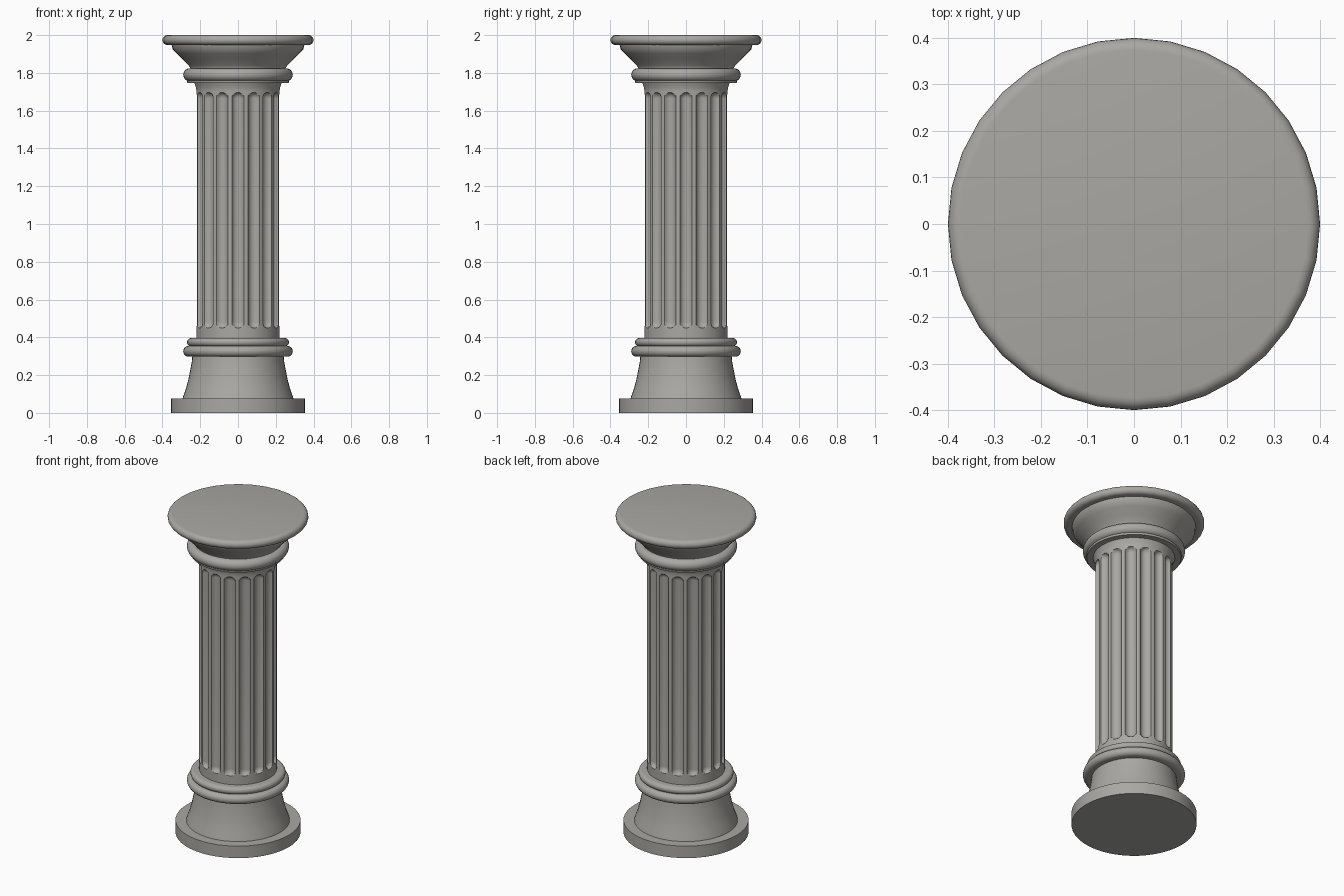
import bpy, bmesh, math

if "Cube" in bpy.data.objects:
    bpy.data.objects.remove(bpy.data.objects["Cube"])

stone = bpy.data.materials.new("warm grey stone")
stone.diffuse_color = (0.40, 0.39, 0.365, 1)
stone.use_nodes = True
stone.node_tree.nodes["Principled BSDF"].inputs["Base Color"].default_value = stone.diffuse_color


def loft(name, rings, n, radius=lambda r, z, a: r):
    """Closed solid from (radius, z) rings with n sides."""
    bm = bmesh.new()
    loops = []
    for r, z in rings:
        loop = []
        for i in range(n):
            a = 2 * math.pi * i / n
            q = radius(r, z, a)
            loop.append(bm.verts.new((q * math.cos(a), q * math.sin(a), z)))
        loops.append(loop)
    for lo, hi in zip(loops, loops[1:]):
        for i in range(n):
            j = (i + 1) % n
            bm.faces.new((lo[i], lo[j], hi[j], hi[i]))
    bm.faces.new(loops[0][::-1])
    bm.faces.new(loops[-1])
    me = bpy.data.meshes.new(name)
    bm.to_mesh(me)
    bm.free()
    me.materials.append(stone)
    ob = bpy.data.objects.new(name, me)
    bpy.context.collection.objects.link(ob)
    bpy.ops.object.select_all(action='DESELECT')
    ob.select_set(True)
    bpy.context.view_layer.objects.active = ob
    bpy.ops.object.shade_smooth_by_angle(angle=math.radians(40))
    return ob


def bead(r, z, h, w, steps=10):
    """Half-round profile of outer radius r, centre height z, half height h."""
    return [(r - w + w * math.cos(t), z + h * math.sin(t))
            for t in (math.pi * (k / steps - 0.5) for k in range(steps + 1))]


# Base: plinth, concave bell and two rings
loft("plinth", [(0.355, 0), (0.355, 0.075)], 48)
loft("base_bell", [(0.295, 0.07), (0.291, 0.085), (0.275, 0.13), (0.262, 0.18),
                   (0.252, 0.23), (0.244, 0.275), (0.241, 0.31)], 48)
loft("base_ring_lower", bead(0.29, 0.326, 0.028, 0.028), 48)
loft("base_ring_upper", bead(0.27, 0.374, 0.022, 0.022), 48)

# Shaft with round-ended flutes
FLUTES, LOW, HIGH, HALF = 16, 0.45, 1.695, 0.031


def fluted(r, z, a):
    pitch = 2 * math.pi / FLUTES
    u = ((a + pitch / 2) % pitch - pitch / 2) * r
    v = max(LOW + HALF - z, z - HIGH + HALF, 0)
    d = min(1, math.hypot(u, v) / HALF)
    return r - 0.024 * math.sqrt(1 - d * d)


zs = [0.385, 0.44]
ends = [HALF * (1 - math.cos(k * math.pi / 12)) for k in range(7)]
zs += [LOW + e for e in ends] + [HIGH - e for e in reversed(ends)] + [1.705]
shaft = [(0.22, z) for z in zs]
shaft += [(0.222, 1.72), (0.228, 1.738), (0.235, 1.755)]
loft("fluted_shaft", shaft, FLUTES * 16, fluted)

# Capital: neck fillet, ring, flaring echinus and round top slab
loft("neck_fillet", [(0.268, 1.747), (0.27, 1.75), (0.27, 1.765)], 48)
loft("capital_ring", bead(0.29, 1.79, 0.034, 0.034), 48)
loft("echinus", [(0.25, 1.81), (0.252, 1.825), (0.262, 1.84), (0.29, 1.868),
                 (0.325, 1.903), (0.346, 1.925), (0.352, 1.95)], 48)
loft("top_slab", bead(0.40, 1.974, 0.026, 0.026), 32)
